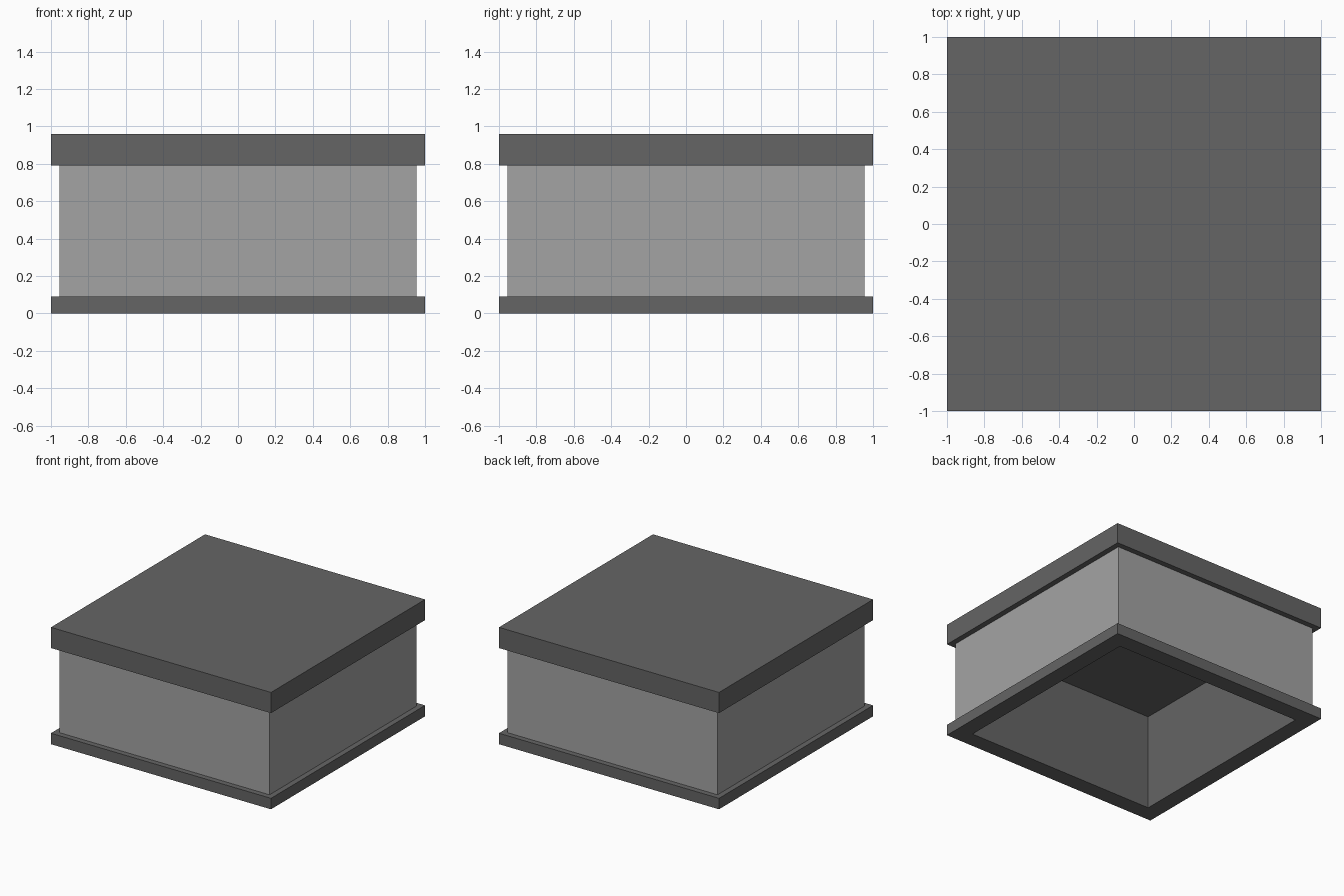
import bpy, bmesh

if "Cube" in bpy.data.objects:
    bpy.data.objects.remove(bpy.data.objects["Cube"])

OUT, WALL, INNER = 1.0, 0.955, 0.863
BASE_TOP, LID_BOTTOM, TOP = 0.09, 0.79, 0.96

dark = bpy.data.materials.new("dark_grey")
dark.diffuse_color = (0.13, 0.13, 0.13, 1)
dark.use_nodes = True
dark.node_tree.nodes["Principled BSDF"].inputs["Base Color"].default_value = dark.diffuse_color
light = bpy.data.materials.new("light_grey")
light.diffuse_color = (0.37, 0.37, 0.37, 1)
light.use_nodes = True
light.node_tree.nodes["Principled BSDF"].inputs["Base Color"].default_value = light.diffuse_color


def square_loft(name, profile, mats, closed=True, caps=False, dark_from=None):
    """Sweep a (half_width, z) profile round a square."""
    bm = bmesh.new()
    loops = [[bm.verts.new((sx * r, sy * r, z))
              for sx, sy in ((-1, -1), (1, -1), (1, 1), (-1, 1))]
             for r, z in profile]
    n = len(loops)
    for i in range(n if closed else n - 1):
        a, b = loops[i], loops[(i + 1) % n]
        for k in range(4):
            j = (k + 1) % 4
            f = bm.faces.new((a[k], a[j], b[j], b[k]))
            if dark_from is not None and i >= dark_from:
                f.material_index = 1
    if caps:
        bm.faces.new(loops[0][::-1])
        bm.faces.new(loops[-1])
    bmesh.ops.recalc_face_normals(bm, faces=bm.faces)
    me = bpy.data.meshes.new(name)
    bm.to_mesh(me)
    bm.free()
    for m in mats:
        me.materials.append(m)
    ob = bpy.data.objects.new(name, me)
    bpy.context.collection.objects.link(ob)
    return ob


# Bottom rim, open in the middle
square_loft("base_frame", [(OUT, 0), (OUT, BASE_TOP), (INNER, BASE_TOP), (INNER, 0)], [dark])

# Hollow walls: light outside, dark lining inside
square_loft("side_walls", [(WALL, BASE_TOP), (WALL, LID_BOTTOM),
                           (INNER, LID_BOTTOM), (INNER, BASE_TOP)],
            [light, dark], dark_from=1)

# Solid lid
square_loft("lid", [(OUT, LID_BOTTOM), (OUT, TOP)], [dark], closed=False, caps=True)
